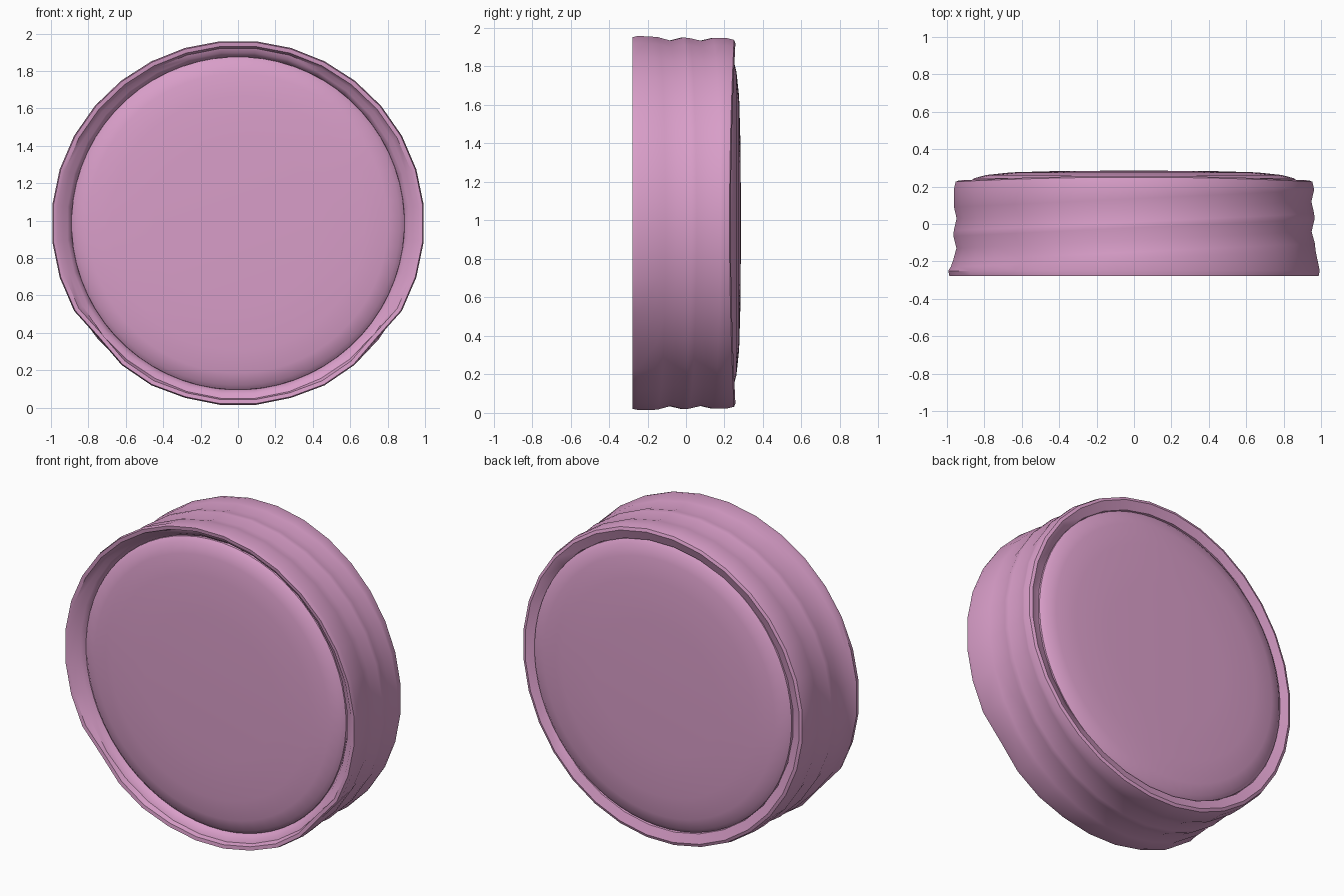
import bpy, bmesh, math

cube = bpy.data.objects.get("Cube")
if cube:
    bpy.data.objects.remove(cube)

SIDES = 32
CENTRE_Z = 0.985

pink = bpy.data.materials.new("soft pink")
pink.use_nodes = True
pink.diffuse_color = (0.69, 0.34, 0.58, 1)
pink.node_tree.nodes["Principled BSDF"].inputs["Base Color"].default_value = (0.69, 0.34, 0.58, 1)


def lathe(name, profile, closed=False, warp=None, sides=SIDES):
    """Spin (radius, y) points around the y axis; radius 0 makes a pole."""
    bm = bmesh.new()
    rings = []
    for r, y in profile:
        if r == 0:
            rings.append([bm.verts.new((0, y, CENTRE_Z))] * sides)
            continue
        ring = []
        for i in range(sides):
            a = math.tau * (i + 0.5) / sides
            rr, yy = warp(r, y, a) if warp else (r, y)
            ring.append(bm.verts.new((rr * math.cos(a), yy, CENTRE_Z + rr * math.sin(a))))
        rings.append(ring)
    pairs = list(zip(rings, rings[1:]))
    if closed:
        pairs.append((rings[-1], rings[0]))
    for a, b in pairs:
        for i in range(sides):
            j = (i + 1) % sides
            bm.faces.new(list(dict.fromkeys((a[i], a[j], b[j], b[i]))))
    bmesh.ops.recalc_face_normals(bm, faces=bm.faces)
    mesh = bpy.data.meshes.new(name)
    bm.to_mesh(mesh)
    bm.free()
    obj = bpy.data.objects.new(name, mesh)
    bpy.context.collection.objects.link(obj)
    mesh.materials.append(pink)
    bpy.ops.object.select_all(action='DESELECT')
    obj.select_set(True)
    bpy.context.view_layer.objects.active = obj
    bpy.ops.object.shade_smooth_by_angle(angle=math.radians(40))
    return obj


def hand_shaped(r, y, a):
    """Slanted ridges, a bowed back edge and a lightly dented front lip."""
    inside = abs(y) < 0.19
    if inside:
        y += 0.045 * math.cos(a)
    elif y > 0:
        y -= 0.012 * math.cos(2 * a)
    if y < -0.2 and r > 0.94:
        r += 0.01 * math.cos(2 * a)
        if math.sin(a) < -0.5:
            r -= 0.025 * math.cos(3 * a + math.pi / 2 * 3) ** 2 * abs(math.cos(a)) * 1.6
    return r, y


# Ridged outer band with a sloped front lip and a flat back lip
band = [(0.89, -0.20), (0.915, -0.235), (0.94, -0.245), (0.96, -0.275),
        (0.982, -0.278), (0.988, -0.25), (0.975, -0.185), (0.972, -0.15),
        (0.954, -0.085), (0.97, -0.02), (0.968, 0.01), (0.953, 0.075),
        (0.967, 0.135), (0.967, 0.20), (0.958, 0.238), (0.94, 0.245),
        (0.885, 0.225), (0.875, 0.17)]
lathe("outer_band", band, closed=True, warp=hand_shaped)

# Softly domed front and back covers
front = [(0.895, -0.15), (0.89, -0.215), (0.865, -0.238), (0.80, -0.255),
         (0.68, -0.267), (0.45, -0.274), (0, -0.277)]
back = [(0.885, 0.15), (0.88, 0.225), (0.855, 0.245), (0.79, 0.262),
        (0.66, 0.276), (0.42, 0.283), (0, 0.286)]
lathe("front_cover", front, sides=SIDES * 2)
lathe("back_cover", back, sides=SIDES * 2)
